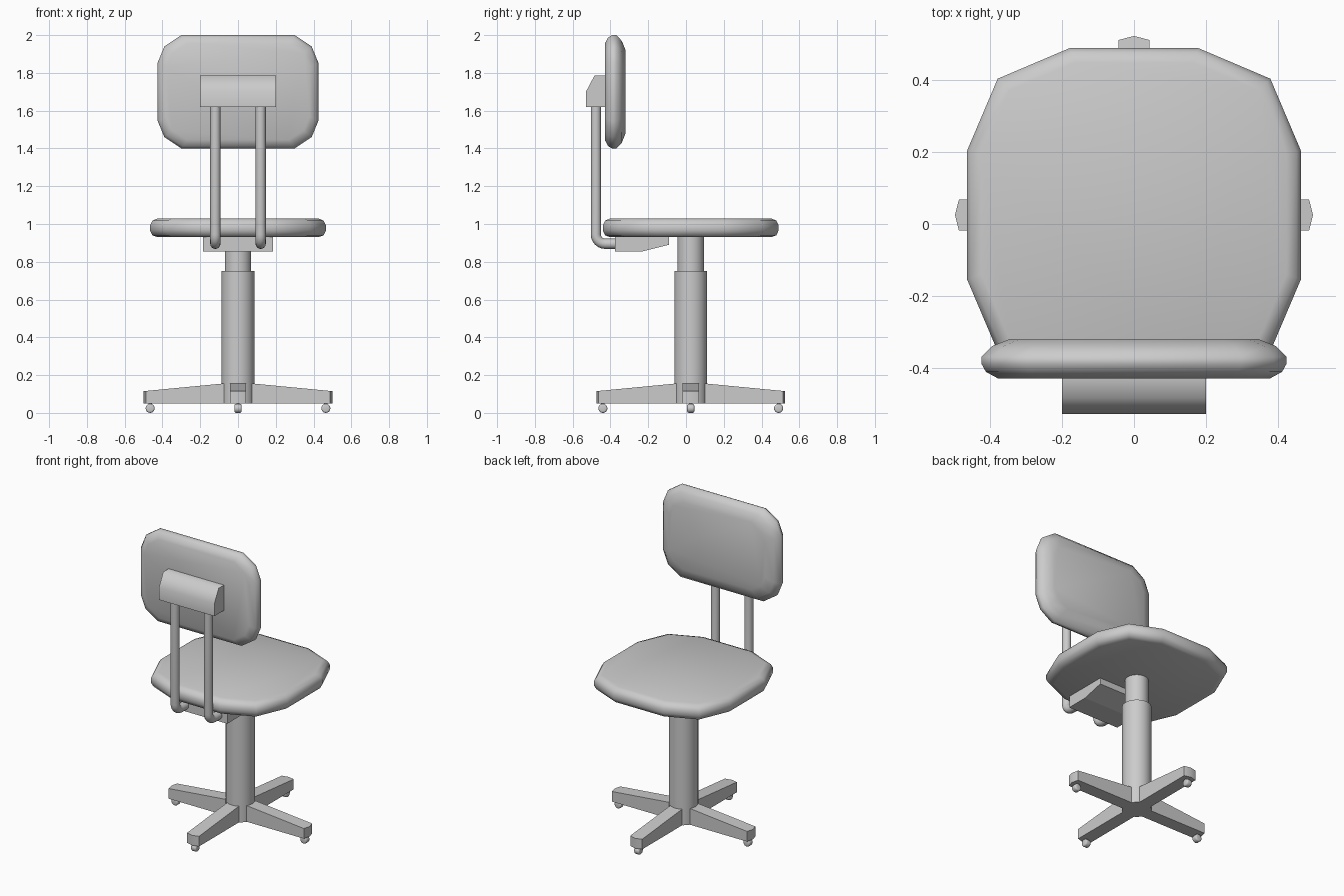
import bpy, bmesh, math
from mathutils import Matrix, Vector

cube = bpy.data.objects.get("Cube")
if cube:
    bpy.data.objects.remove(cube, do_unlink=True)

CY = 0.025  # y of the chair's central axis

grey = bpy.data.materials.new("plain grey")
grey.use_nodes = True
grey.diffuse_color = (0.6, 0.6, 0.6, 1)
grey.node_tree.nodes["Principled BSDF"].inputs["Base Color"].default_value = (0.6, 0.6, 0.6, 1)


def finish(name, bm, angle=40):
    """Turn a bmesh into a grey object with smooth shading below the angle."""
    bmesh.ops.recalc_face_normals(bm, faces=bm.faces)
    mesh = bpy.data.meshes.new(name)
    bm.to_mesh(mesh)
    bm.free()
    mesh.materials.append(grey)
    mesh.shade_smooth()
    mesh.set_sharp_from_angle(angle=math.radians(angle))
    obj = bpy.data.objects.new(name, mesh)
    bpy.context.collection.objects.link(obj)
    return obj


def loft(name, rings, angle):
    """Skin closed rings of equal length and cap both ends."""
    bm = bmesh.new()
    loops = [[bm.verts.new(p) for p in ring] for ring in rings]
    n = len(loops[0])
    for a, b in zip(loops, loops[1:]):
        for i in range(n):
            j = (i + 1) % n
            bm.faces.new((a[i], a[j], b[j], b[i]))
    bm.faces.new(loops[0])
    bm.faces.new(loops[-1])
    return finish(name, bm, angle)


def mirrored(quarter):
    """Complete an outline from the points of its first quarter."""
    right = quarter + [(u, -v) for u, v in reversed(quarter)]
    return right + [(-u, v) for u, v in reversed(right)]


def cushion(name, quarter, profile, place):
    """Padded slab: the outline shrunk by each inset at each depth."""
    outline = mirrored(quarter)
    hu = max(u for u, v in outline)
    hv = max(v for u, v in outline)
    rings = [[place(u * (1 - d / hu), v * (1 - d / hv), t) for u, v in outline]
             for d, t in profile]
    return loft(name, rings, 80)


def bracket(name, half, profile, angle):
    """Side profile in (y, z) extruded across x."""
    return loft(name, [[(x, y, z) for y, z in profile] for x in (-half, half)], angle)


def cylinder(name, radius, low, high):
    bm = bmesh.new()
    bmesh.ops.create_cone(bm, cap_ends=True, segments=32, radius1=radius, radius2=radius,
                          depth=high - low, matrix=Matrix.Translation((0, CY, (low + high) / 2)))
    return finish(name, bm)


# Cushions
cushion("seat", [(0.18, 0.465), (0.38, 0.38), (0.465, 0.18)],
        [(0.04, 0.93), (0.012, 0.94), (0, 0.965), (0, 0.995), (0.012, 1.018), (0.04, 1.03)],
        lambda u, v, t: (u, v + CY, t))
cushion("backrest", [(0.30, 0.30), (0.39, 0.24), (0.425, 0.155)],
        [(0.045, -0.43), (0.012, -0.412), (0, -0.39), (0, -0.37), (0.03, -0.34), (0.08, -0.32)],
        lambda u, v, t: (u, t, v + 1.70))

# Brackets joining the rods to the cushions
bracket("backrest_bracket", 0.2,
        [(-0.42, 1.62), (-0.53, 1.62), (-0.53, 1.70), (-0.485, 1.785), (-0.42, 1.785)], 65)
bracket("seat_bracket", 0.185,
        [(-0.375, 0.935), (-0.375, 0.855), (-0.23, 0.855), (-0.09, 0.89), (-0.09, 0.935)], 10)

# Bent support rods
path = [(-0.477, 1.64), (-0.477, 0.945)]
for k in range(1, 7):
    a = k * math.pi / 12
    path.append((-0.477 + 0.05 * (1 - math.cos(a)), 0.945 - 0.05 * math.sin(a)))
path.append((-0.36, 0.895))
for side, x in (("left", 0.12), ("right", -0.12)):
    rings = []
    for i, (y, z) in enumerate(path):
        before, after = path[max(i - 1, 0)], path[min(i + 1, len(path) - 1)]
        t = Vector((0, after[0] - before[0], after[1] - before[1])).normalized()
        across = Vector((1, 0, 0))
        other = t.cross(across)
        turns = [s * math.tau / 16 for s in range(16)]
        rings.append([Vector((x, y, z)) + 0.027 * (math.cos(s) * across + math.sin(s) * other)
                      for s in turns])
    loft(side + "_support_rod", rings, 40)

# Gas lift column
cylinder("outer_column", 0.087, 0.05, 0.75)
cylinder("inner_column", 0.07, 0.74, 0.935)

# Four tapered legs with a caster under each tip
for i, side in enumerate(("left", "back", "right", "front")):
    turn = Matrix.Translation((0, CY, 0)) @ Matrix.Rotation(i * math.pi / 2, 4, 'Z')
    plan = [(0, -0.043), (0.488, -0.043), (0.499, 0), (0.488, 0.043), (0, 0.043)]
    low = [turn @ Vector((x, y, 0.05)) for x, y in plan]
    high = [turn @ Vector((x, y, 0.163 - 0.096 * x)) for x, y in plan]
    loft(side + "_leg", [low, high], 30)

    bm = bmesh.new()
    bmesh.ops.create_cone(bm, cap_ends=True, segments=20, radius1=0.024, radius2=0.024, depth=0.038)
    rims = [e for e in bm.edges if any(len(f.verts) > 4 for f in e.link_faces)]
    bmesh.ops.bevel(bm, geom=rims, offset=0.009, segments=3, profile=0.5, affect='EDGES')
    bm.transform(turn @ Matrix.Translation((0.465, 0, 0.024)) @ Matrix.Rotation(math.pi / 2, 4, 'X'))
    finish(side + "_caster", bm, 50)

    # Short pin holding the caster to the leg
    bm = bmesh.new()
    bmesh.ops.create_cone(bm, cap_ends=True, segments=12, radius1=0.009, radius2=0.009, depth=0.03,
                          matrix=turn @ Matrix.Translation((0.465, 0, 0.045)))
    finish(side + "_caster_pin", bm)
